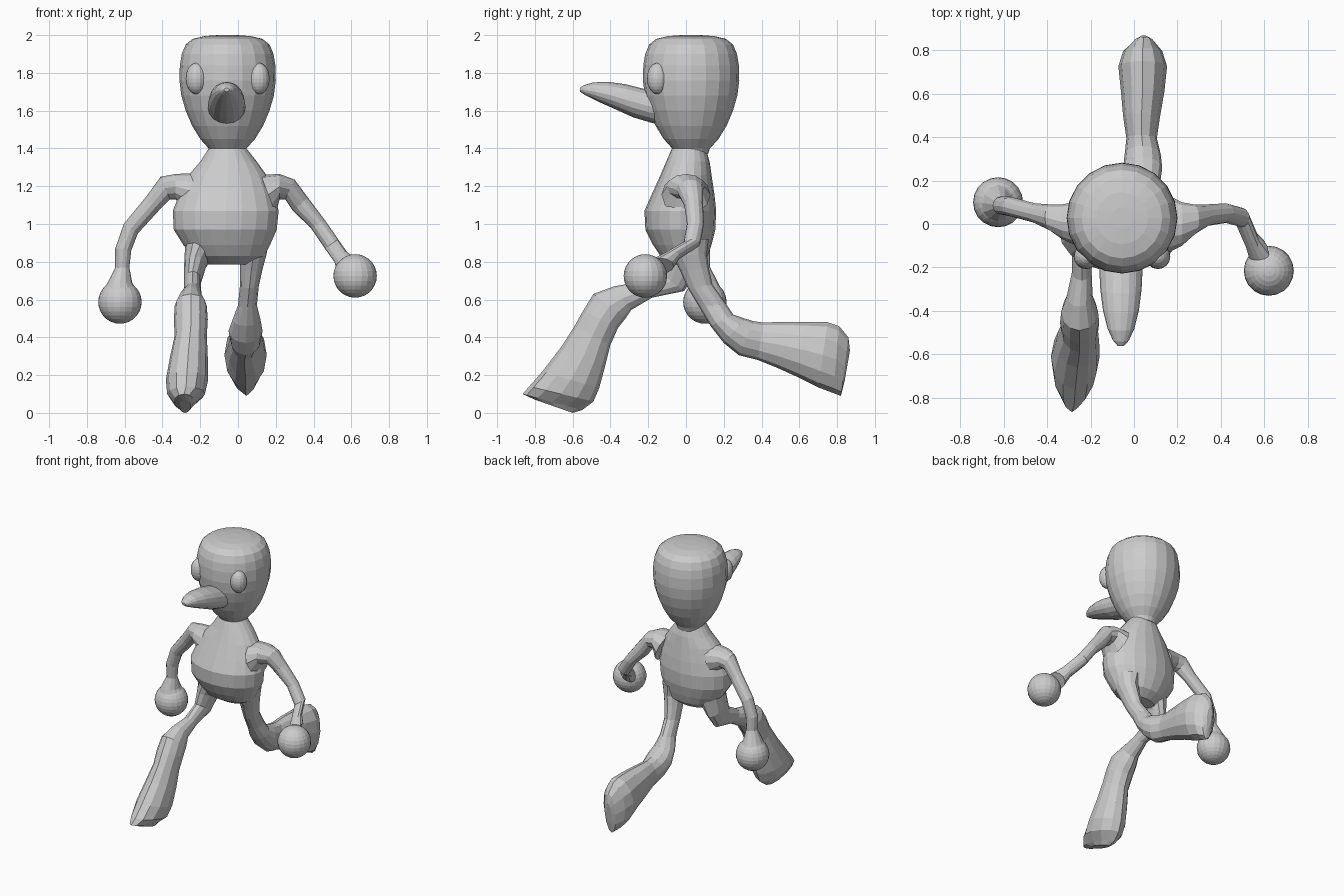
import bpy, bmesh
from math import sin, cos, tau
from mathutils import Vector


def loft(name, sections, plane, sides=12):
    """Skin oval sections: two opposite edge points in a plane, then centre and half width across it."""
    def vec(p, across):
        return Vector((p[0], across, p[1])) if plane == 'XZ' else Vector((across, p[0], p[1]))
    bm = bmesh.new()
    rings = []
    for p, q, mid, half in sections:
        a, b = vec(p, mid), vec(q, mid)
        centre, main = (a + b) / 2, (a - b) / 2
        side = vec((0, 0), half)
        rings.append([bm.verts.new(centre + main * cos(tau * i / sides) + side * sin(tau * i / sides))
                      for i in range(sides)])
    for r, s in zip(rings, rings[1:]):
        for i in range(sides):
            j = (i + 1) % sides
            bm.faces.new((r[i], r[j], s[j], s[i]))
    bm.faces.new(rings[0])
    bm.faces.new(rings[-1])
    bmesh.ops.recalc_face_normals(bm, faces=bm.faces)
    mesh = bpy.data.meshes.new(name)
    bm.to_mesh(mesh)
    bm.free()
    ob = bpy.data.objects.new(name, mesh)
    bpy.context.collection.objects.link(ob)
    return ob


def ball(name, loc, size, segments=16, rings=12):
    bpy.ops.mesh.primitive_uv_sphere_add(segments=segments, ring_count=rings, radius=1, location=loc)
    ob = bpy.context.object
    ob.name = name
    ob.scale = size
    return ob


# Head: round lathe shape (height, radius)
HX, HY = -0.055, 0.027
head = [(1.37, .09), (1.40, .10), (1.45, .145), (1.52, .188), (1.60, .222), (1.68, .245), (1.76, .255),
        (1.84, .253), (1.90, .243), (1.95, .222), (1.98, .185), (1.995, .12), (2.0, .05)]
loft("head", [((HX - r, z), (HX + r, z), HY, r) for z, r in head], 'XZ', 20)

# Eyes
for name, x in (("eye_a", -0.22), ("eye_b", 0.11)):
    ball(name, (x, -0.15, 1.77), (.057, .057, .083))

# Long nose
loft("nose", [
    ((-.12, 1.70), (-.10, 1.52), -.06, .10),
    ((-.22, 1.715), (-.18, 1.535), -.06, .10),
    ((-.32, 1.74), (-.28, 1.565), -.06, .095),
    ((-.41, 1.752), (-.38, 1.61), -.06, .083),
    ((-.49, 1.75), (-.47, 1.65), -.06, .062),
    ((-.54, 1.735), (-.53, 1.68), -.06, .037),
    ((-.562, 1.72), (-.56, 1.70), -.06, .014)], 'YZ', 16)

# Torso: height, left, right, centre y, half depth
torso = [(1.40, -.155, .045, .015, .09), (1.33, -.20, .10, .01, .115), (1.26, -.26, .15, 0, .135),
         (1.16, -.31, .19, -.015, .165), (1.07, -.345, .215, -.03, .19), (.97, -.34, .205, -.03, .185),
         (.89, -.29, .17, -.02, .155), (.83, -.24, .14, -.01, .125), (.785, -.17, .06, 0, .06)]
loft("torso", [((l, z), (r, z), y, d) for z, l, r, y, d in torso], 'XZ', 20)

# Arms
loft("hanging_arm", [
    ((-.20, 1.27), (-.28, 1.08), 0, .11),
    ((-.33, 1.265), (-.33, 1.13), .01, .08),
    ((-.41, 1.25), (-.36, 1.13), .03, .06),
    ((-.49, 1.14), (-.42, 1.07), .05, .045),
    ((-.605, 1.0), (-.53, .95), .08, .045),
    ((-.65, .87), (-.565, .86), .085, .042),
    ((-.65, .77), (-.575, .77), .09, .038),
    ((-.69, .69), (-.56, .69), .095, .075),
    ((-.72, .64), (-.53, .64), .10, .095)], 'XZ')
loft("swinging_arm", [
    ((.12, 1.26), (.20, 1.05), 0, .13),
    ((.22, 1.265), (.22, 1.13), 0, .10),
    ((.30, 1.235), (.25, 1.13), .02, .07),
    ((.37, 1.14), (.29, 1.07), .04, .05),
    ((.46, 1.02), (.385, .98), .05, .045),
    ((.53, .92), (.46, .87), .03, .045),
    ((.575, .855), (.51, .80), -.08, .05),
    ((.62, .82), (.53, .735), -.14, .075)], 'XZ')

# Ball hands
ball("hanging_hand", (-.625, .10, .587), (.115, .115, .115), 20, 14)
ball("swinging_hand", (.62, -.215, .725), (.115, .115, .115), 20, 14)

# Legs with heavy feet
loft("front_leg", [
    ((-.14, .92), (.08, .86), -.19, .09),
    ((-.14, .83), (.05, .74), -.225, .06),
    ((-.15, .75), (-.01, .645), -.24, .045),
    ((-.26, .69), (-.18, .61), -.24, .045),
    ((-.38, .67), (-.29, .545), -.25, .06),
    ((-.49, .63), (-.32, .50), -.25, .085),
    ((-.545, .54), (-.36, .45), -.25, .09),
    ((-.59, .46), (-.40, .36), -.25, .085),
    ((-.66, .35), (-.43, .24), -.26, .10),
    ((-.76, .22), (-.46, .13), -.27, .112),
    ((-.83, .14), (-.49, .06), -.275, .10),
    ((-.865, .10), (-.55, .015), -.285, .055),
    ((-.80, .07), (-.60, 0), -.28, .03)], 'YZ')
loft("back_leg", [
    ((-.10, .92), (.12, .92), .07, .095),
    ((-.07, .83), (.11, .84), .08, .07),
    ((-.03, .75), (.12, .77), .07, .06),
    ((.01, .66), (.14, .68), .06, .05),
    ((.07, .56), (.21, .58), .05, .05),
    ((.13, .46), (.25, .52), .045, .075),
    ((.20, .37), (.31, .50), .04, .09),
    ((.28, .305), (.36, .485), .04, .083),
    ((.38, .28), (.41, .478), .035, .07),
    ((.48, .24), (.51, .482), .035, .085),
    ((.59, .19), (.63, .482), .04, .10),
    ((.70, .135), (.75, .48), .04, .112),
    ((.78, .105), (.81, .46), .04, .09),
    ((.82, .09), (.86, .40), .045, .045),
    ((.84, .17), (.868, .33), .045, .02)], 'YZ')
